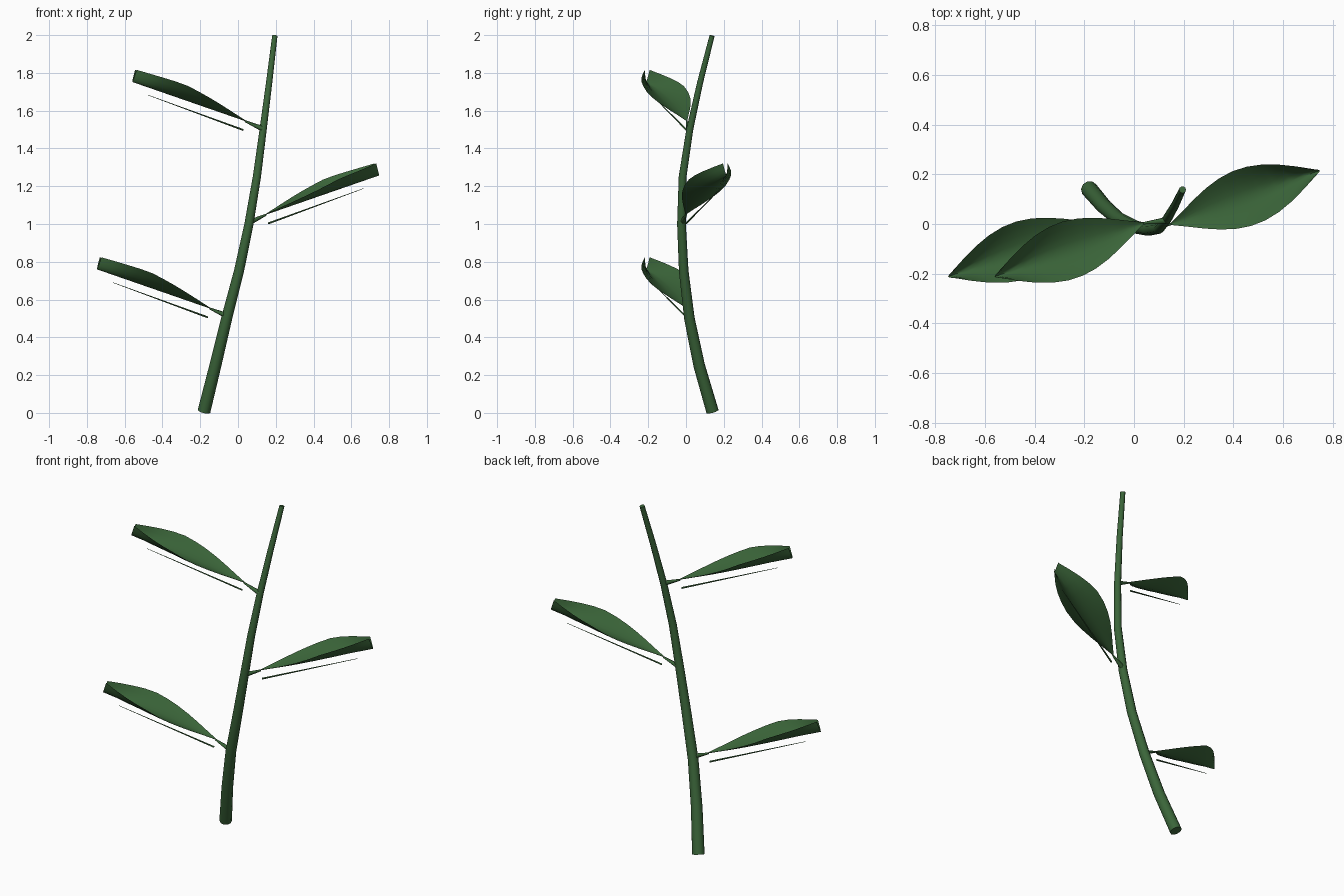
import bpy
import bmesh
import math
from mathutils import Matrix, Vector

cube = bpy.data.objects.get("Cube")
if cube:
    bpy.data.objects.remove(cube, do_unlink=True)

# One leafy green for the whole plant
GREEN = (0.043, 0.13, 0.041, 1)
green = bpy.data.materials.new("leaf_green")
green.diffuse_color = GREEN
green.use_nodes = True
green.node_tree.nodes["Principled BSDF"].inputs["Base Color"].default_value = GREEN


def finish(bm, name, angle=60):
    """Turn a bmesh into a smooth-shaded object."""
    mesh = bpy.data.meshes.new(name)
    bm.to_mesh(mesh)
    bm.free()
    obj = bpy.data.objects.new(name, mesh)
    bpy.context.collection.objects.link(obj)
    mesh.materials.append(green)
    bpy.ops.object.select_all(action="DESELECT")
    obj.select_set(True)
    bpy.context.view_layer.objects.active = obj
    bpy.ops.object.shade_smooth_by_angle(angle=math.radians(angle))
    return obj


def tube(name, points, r_start, r_end, sides=8):
    """Tapered, capped tube along a path."""
    points = [Vector(p) for p in points]
    last = len(points) - 1
    bm = bmesh.new()
    rings = []
    for i, p in enumerate(points):
        along = (points[min(i + 1, last)] - points[max(i - 1, 0)]).normalized()
        side = along.cross(Vector((0, 1, 0))).normalized()
        other = along.cross(side)
        r = r_start + (r_end - r_start) * i / last
        rings.append([bm.verts.new(p + r * (side * math.cos(a) + other * math.sin(a)))
                      for a in (math.tau * k / sides for k in range(sides))])
    for a, b in zip(rings, rings[1:]):
        for k in range(sides):
            n = (k + 1) % sides
            bm.faces.new((a[k], a[n], b[n], b[k]))
    bm.faces.new(rings[0])
    bm.faces.new(rings[-1])
    bmesh.ops.recalc_face_normals(bm, faces=bm.faces)
    return finish(bm, name)


def leaf_blade(name, base, reach, rows=10, half=4):
    """Trough-shaped blade: pointed outline, edges curling up toward the tip."""
    along = reach.normalized()
    across = Vector((-along.y, along.x, 0)).normalized()
    up = along.cross(across).normalized()
    bm = bmesh.new()
    grid = []
    for i in range(rows + 1):
        t = i / rows
        width = 0.004 + 0.009 * t + 0.108 * math.sin(math.pi * t ** 1.08)
        curl = 0.067 * min(1, 0.06 + 1.5 * t)
        row = []
        for j in range(-half, half + 1):
            u = j / half
            row.append(bm.verts.new(base + reach * t + across * width * u
                                    + up * curl * abs(u) ** 1.6))
        grid.append(row)
    for a, b in zip(grid, grid[1:]):
        for j in range(2 * half):
            bm.faces.new((a[j], b[j], b[j + 1], a[j + 1]))
    bmesh.ops.recalc_face_normals(bm, faces=bm.faces)
    if sum(f.normal.z for f in bm.faces) < 0:
        bmesh.ops.reverse_faces(bm, faces=bm.faces)
    return finish(bm, name)


# Stem: gently bowed and tapering
tube("stem", [(-0.18, 0.14, 0.008), (-0.12, 0.07, 0.25), (-0.06, 0.018, 0.5),
              (0.005, -0.012, 0.75), (0.058, -0.024, 1.0), (0.1, -0.018, 1.25),
              (0.133, 0.02, 1.5), (0.165, 0.075, 1.75), (0.195, 0.138, 1.997)],
     0.034, 0.014, sides=10)

# Leaves: alternate sides, each with a stalk, a blade and a thin rib beneath
for name, base, joint, turn in (
        ("lower_leaf", (-0.15, 0.003, 0.553), (-0.06, 0.01, 0.515), 0),
        ("middle_leaf", (0.15, 0.0, 1.05), (0.06, -0.02, 1.008), math.pi),
        ("upper_leaf", (0.037, 0.003, 1.545), (0.133, 0.015, 1.503), 0)):
    base = Vector(base)
    spin = Matrix.Rotation(turn, 3, "Z")
    leaf_blade(name + "_blade", base, spin @ Vector((-0.597, -0.215, 0.207)))
    tube(name + "_stalk", [joint, base], 0.015, 0.005, sides=6)
    tube(name + "_rib", [base + spin @ Vector((-0.01, 0, -0.047)),
                         base + spin @ Vector((-0.515, -0.185, 0.138))],
         0.005, 0.0012, sides=6)
